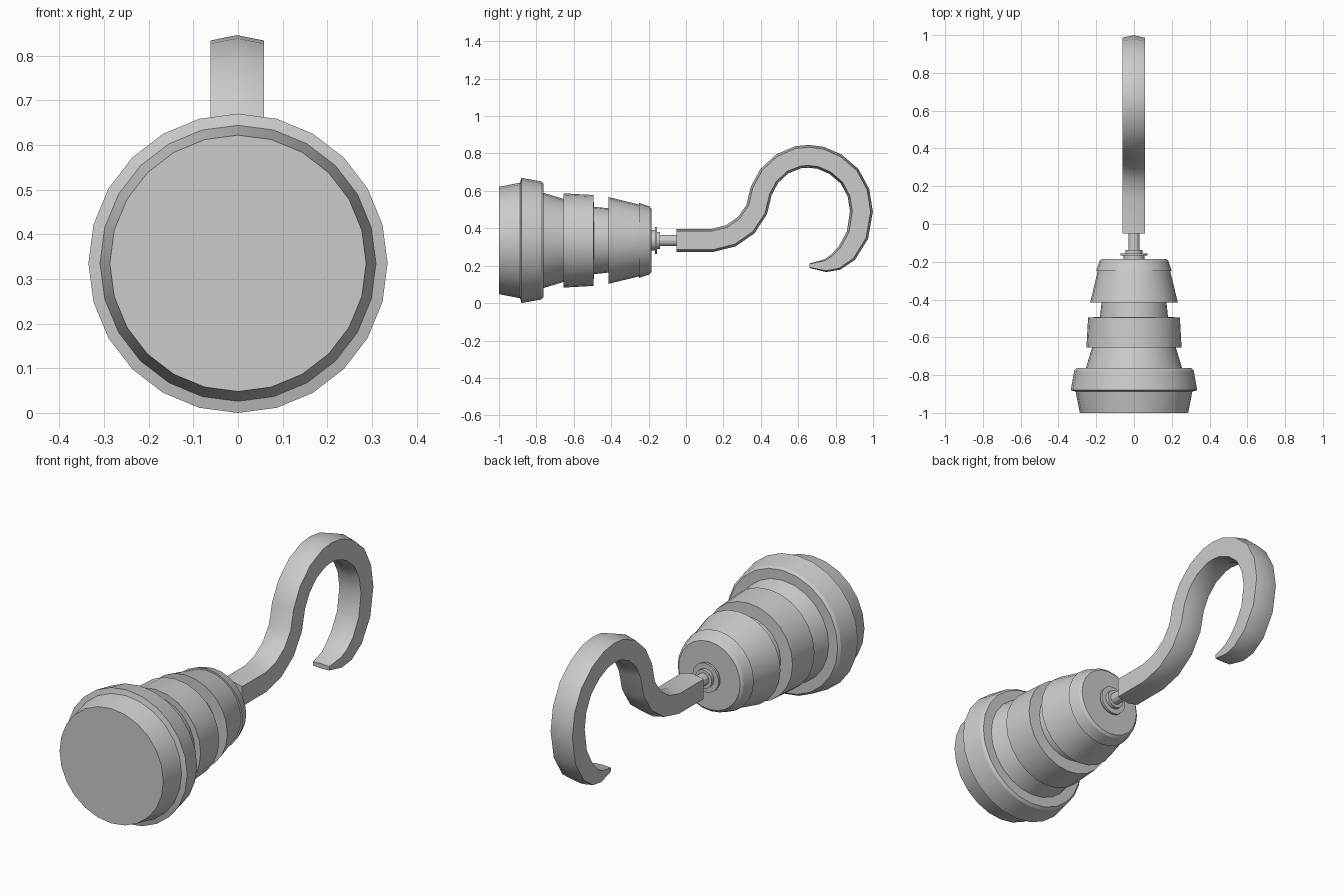
import bpy, bmesh, math
from mathutils import Vector

if "Cube" in bpy.data.objects:
    bpy.data.objects.remove(bpy.data.objects["Cube"])

AXIS_Z = 0.335


def finish(bm, name, angle):
    bmesh.ops.recalc_face_normals(bm, faces=bm.faces[:])
    me = bpy.data.meshes.new(name)
    bm.to_mesh(me)
    bm.free()
    ob = bpy.data.objects.new(name, me)
    bpy.context.collection.objects.link(ob)
    bpy.ops.object.select_all(action='DESELECT')
    ob.select_set(True)
    bpy.context.view_layer.objects.active = ob
    bpy.ops.object.shade_smooth_by_angle(angle=math.radians(angle))
    return ob


def skin(bm, rings):
    """Bridge equal-length closed rings and cap both ends."""
    vr = [[bm.verts.new(p) for p in ring] for ring in rings]
    n = len(vr[0])
    for a, b in zip(vr, vr[1:]):
        for i in range(n):
            j = (i + 1) % n
            bm.faces.new((a[i], a[j], b[j], b[i]))
    bm.faces.new(vr[0])
    bm.faces.new(vr[-1])


def lathe(name, profile, n=24):
    """Revolve (y, radius) points about the long axis."""
    bm = bmesh.new()
    skin(bm, [[(r * math.sin(math.tau * i / n), y, AXIS_Z + r * math.cos(math.tau * i / n))
               for i in range(n)] for y, r in profile])
    return finish(bm, name, 25)


# Stepped handle cup
lathe("cup", [(-1, .287), (-.887, .309), (-.88, .335), (-.775, .316), (-.763, .305),
              (-.763, .255), (-.655, .222), (-.655, .252), (-.495, .243), (-.492, .18),
              (-.415, .172), (-.415, .232), (-.25, .192), (-.25, .2), (-.195, .182),
              (-.185, .17)])

# Stepped washer and thin shaft
lathe("washer", [(-.19, .055), (-.167, .055), (-.167, .072), (-.155, .072),
                 (-.155, .046), (-.138, .046)])
lathe("shaft", [(-.15, .03), (-.04, .03)], 12)

# Hook: (y, z, half thickness, half width) along its centre line
path = [(-.05, .335, .062, .06), (.14, .335, .062, .06), (.24, .36, .062, .06),
        (.322, .417, .062, .06), (.378, .50, .06, .06), (.402, .60, .06, .06),
        (.445, .68, .06, .06), (.515, .745, .06, .06), (.60, .78, .061, .06),
        (.655, .785, .061, .06), (.72, .777, .061, .06), (.80, .742, .061, .06),
        (.875, .678, .061, .06), (.922, .59, .061, .06), (.938, .49, .061, .06),
        (.917, .364, .06, .06), (.86, .267, .056, .06), (.80, .219, .047, .058),
        (.745, .2, .034, .053), (.66, .2, .012, .045)]
rings = []
for k, (y, z, t, w) in enumerate(path):
    p, q = path[max(k - 1, 0)], path[min(k + 1, len(path) - 1)]
    d = Vector((0, q[0] - p[0], q[1] - p[1])).normalized()
    nrm = Vector((0, -d.z, d.y))
    c = Vector((-.002, y, z))
    rings.append([c + Vector((a * w, 0, 0)) + nrm * (b * t)
                  for a, b in ((-1, -.8), (0, -1), (1, -.8), (1, .8), (0, 1), (-1, .8))])
bm = bmesh.new()
skin(bm, rings)
finish(bm, "hook", 30)
